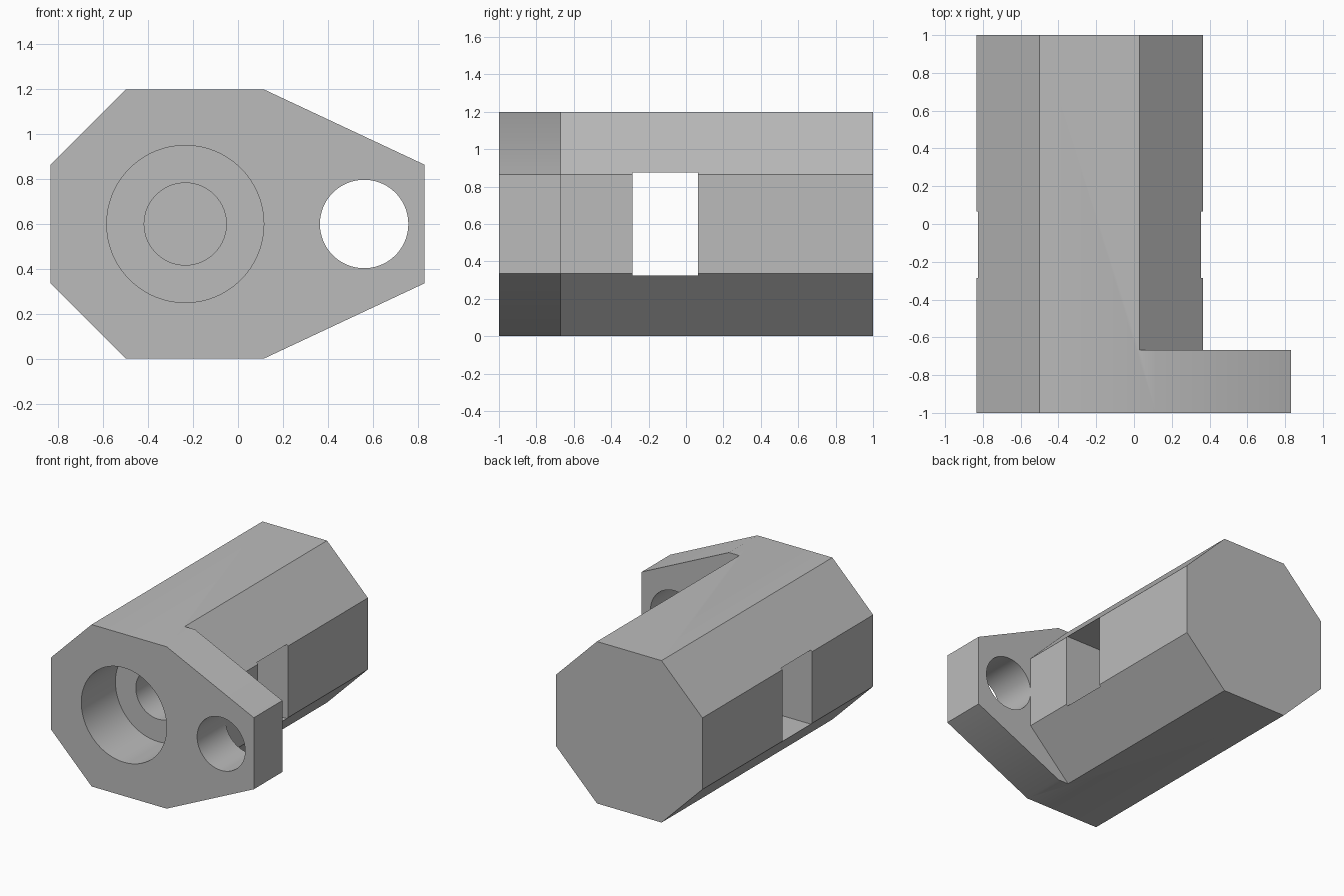
import bpy, bmesh, math

if "Cube" in bpy.data.objects:
    bpy.data.objects.remove(bpy.data.objects["Cube"], do_unlink=True)

grey = bpy.data.materials.new("light grey")
grey.use_nodes = True
COLOUR = (0.5, 0.5, 0.5, 1)
grey.diffuse_color = COLOUR
grey.node_tree.nodes["Principled BSDF"].inputs["Base Color"].default_value = COLOUR

MID_Z = 0.6
BORE_X = -0.235


def prism(name, outline, y0, y1):
    """Extrude an (x, z) outline along y."""
    bm = bmesh.new()
    face = bm.faces.new([bm.verts.new((x, y0, z)) for x, z in outline])
    out = bmesh.ops.extrude_face_region(bm, geom=[face])
    moved = [v for v in out["geom"] if isinstance(v, bmesh.types.BMVert)]
    bmesh.ops.translate(bm, vec=(0, y1 - y0, 0), verts=moved)
    bmesh.ops.recalc_face_normals(bm, faces=bm.faces)
    mesh = bpy.data.meshes.new(name)
    bm.to_mesh(mesh)
    bm.free()
    obj = bpy.data.objects.new(name, mesh)
    bpy.context.collection.objects.link(obj)
    mesh.materials.append(grey)
    return obj


def disc(x, radius, sides=96):
    turn = 2 * math.pi / sides
    return [(x + radius * math.cos(i * turn), MID_Z + radius * math.sin(i * turn))
            for i in range(sides)]


def mirrored(upper):
    """Close an outline by mirroring its upper half about the middle height."""
    return upper + [(x, 2 * MID_Z - z) for x, z in reversed(upper)]


def cut(target, cutter):
    cutter.hide_render = True
    mod = target.modifiers.new(cutter.name, 'BOOLEAN')
    mod.operation = 'DIFFERENCE'
    mod.solver = 'EXACT'
    mod.object = cutter
    bpy.context.view_layer.objects.active = target
    bpy.ops.object.modifier_apply(modifier=mod.name)
    bpy.data.objects.remove(cutter, do_unlink=True)


# Housing with the flange outline along its whole length
housing = prism("flanged_housing", mirrored(
    [(-0.835, 0.865), (-0.5, 1.2), (0.115, 1.2), (0.83, 0.865)]), -1, 1)

# Trim behind the flange to leave an octagonal barrel
cut(housing, prism("barrel_trim", mirrored(
    [(1, 1.3), (-0.07, 1.3), (0.365, 0.865)]), -0.667, 1.2))

# Front counterbore, inner bore and mounting hole
cut(housing, prism("counterbore", disc(BORE_X, 0.35), -1.1, -0.6))
cut(housing, prism("inner_bore", disc(BORE_X, 0.183), -0.7, -0.2))
cut(housing, prism("mounting_hole", disc(0.562, 0.197), -1.1, -0.5))

# Crosswise window through the barrel
cut(housing, prism("side_window", mirrored(
    [(-1, 0.875), (0.6, 0.875)]), -0.285, 0.065))

bpy.ops.object.select_all(action='DESELECT')
housing.select_set(True)
bpy.context.view_layer.objects.active = housing
bpy.ops.object.shade_smooth_by_angle(angle=math.radians(30))
